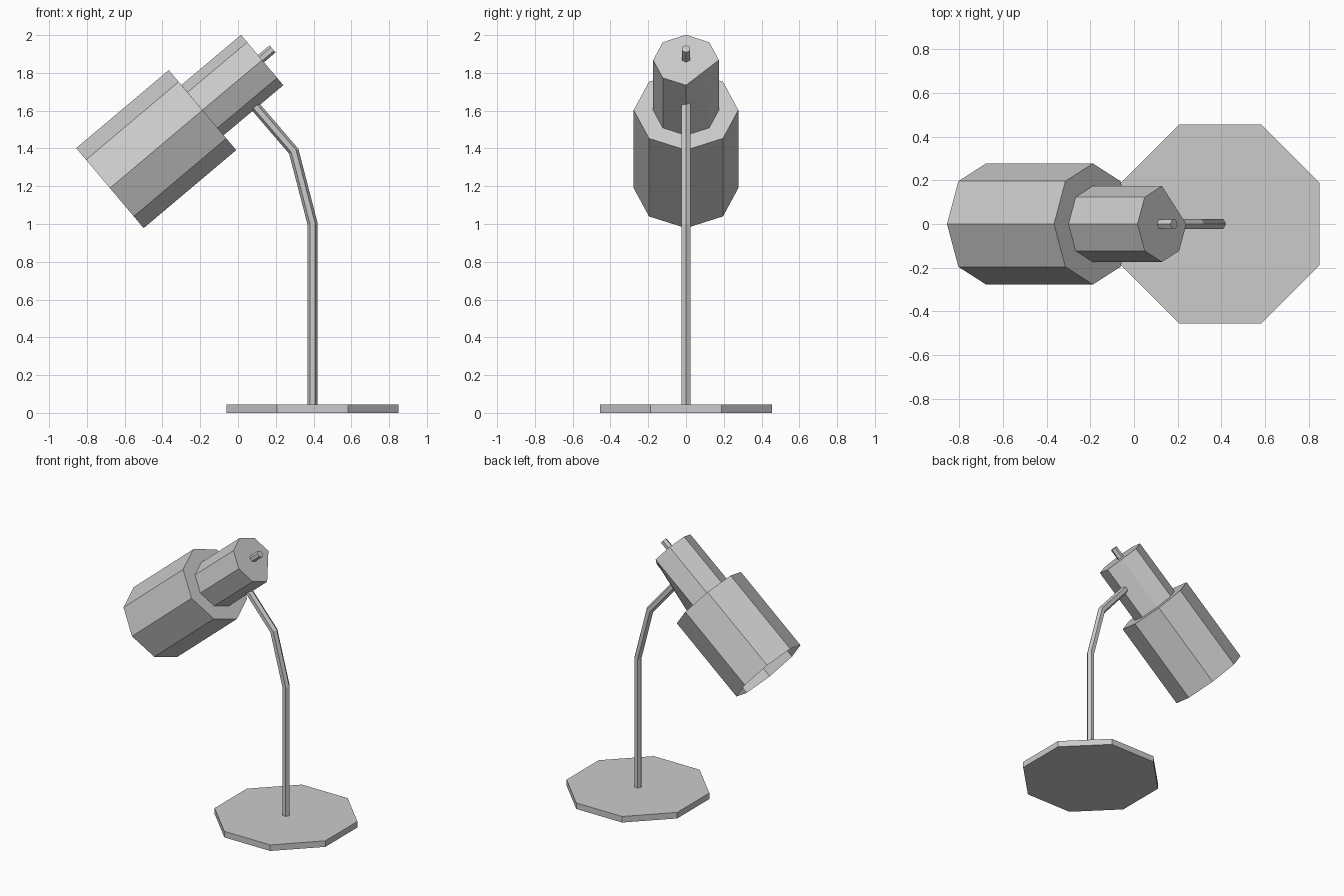
import bpy
import bmesh
import math
from mathutils import Vector

if "Cube" in bpy.data.objects:
    bpy.data.objects.remove(bpy.data.objects["Cube"], do_unlink=True)

# One plain grey finish for the whole lamp
grey = bpy.data.materials.new("light_grey")
grey.use_nodes = True
colour = (0.6, 0.6, 0.6, 1)
grey.diffuse_color = colour
grey.node_tree.nodes["Principled BSDF"].inputs["Base Color"].default_value = colour

SIDE = Vector((0, 1, 0))


def loft(name, path, radius, sides, turn=0.0, open_start=False, flat_corner=None):
    """Prism swept along (x, z) points in the plane y = 0, mitred at its bends."""
    pts = [Vector((x, 0, z)) for x, z in path]
    dirs = [(b - a).normalized() for a, b in zip(pts, pts[1:])]
    bm = bmesh.new()
    rings = []
    for k, p in enumerate(pts):
        before, after = dirs[max(k - 1, 0)], dirs[min(k, len(dirs) - 1)]
        tangent = (before + after).normalized()
        normal = SIDE.cross(tangent) / tangent.dot(after)
        ring = []
        for i in range(sides):
            a = 2 * math.pi * (i + turn) / sides
            ring.append(bm.verts.new(p + radius * (normal * math.cos(a) + SIDE * math.sin(a))))
        rings.append(ring)
    # Optionally flatten one corner of the end cap
    if flat_corner is not None:
        end = rings[-1]
        end[flat_corner].co = (end[flat_corner - 1].co + end[flat_corner + 1].co) / 2
    for a, b in zip(rings, rings[1:]):
        for i in range(sides):
            j = (i + 1) % sides
            bm.faces.new((a[i], a[j], b[j], b[i]))
    bm.faces.new(rings[-1])
    if not open_start:
        bm.faces.new(rings[0][::-1])
    mesh = bpy.data.meshes.new(name)
    bm.to_mesh(mesh)
    bm.free()
    mesh.materials.append(grey)
    obj = bpy.data.objects.new(name, mesh)
    bpy.context.collection.objects.link(obj)
    return obj


# Base plate, flats facing the axes
loft("base", [(0.395, 0), (0.395, 0.045)], 0.455 / math.cos(math.pi / 8), 8, turn=0.5)

# Bent stem
loft("stem", [(0.395, 0.04), (0.395, 1.0), (0.295, 1.385), (0.085, 1.63)], 0.027, 6)

# Tilted head: open shade, narrower lamp holder and switch
shade_mouth, shade_top = (-0.678, 1.19), (-0.188, 1.603)
holder_top, switch_end = (0.128, 1.868), (0.183, 1.927)
loft("shade", [shade_mouth, shade_top], 0.277, 8, open_start=True)
loft("lamp_holder", [shade_top, holder_top], 0.174, 8, flat_corner=1)
loft("switch", [(0.115, 1.87), switch_end], 0.025, 6)
